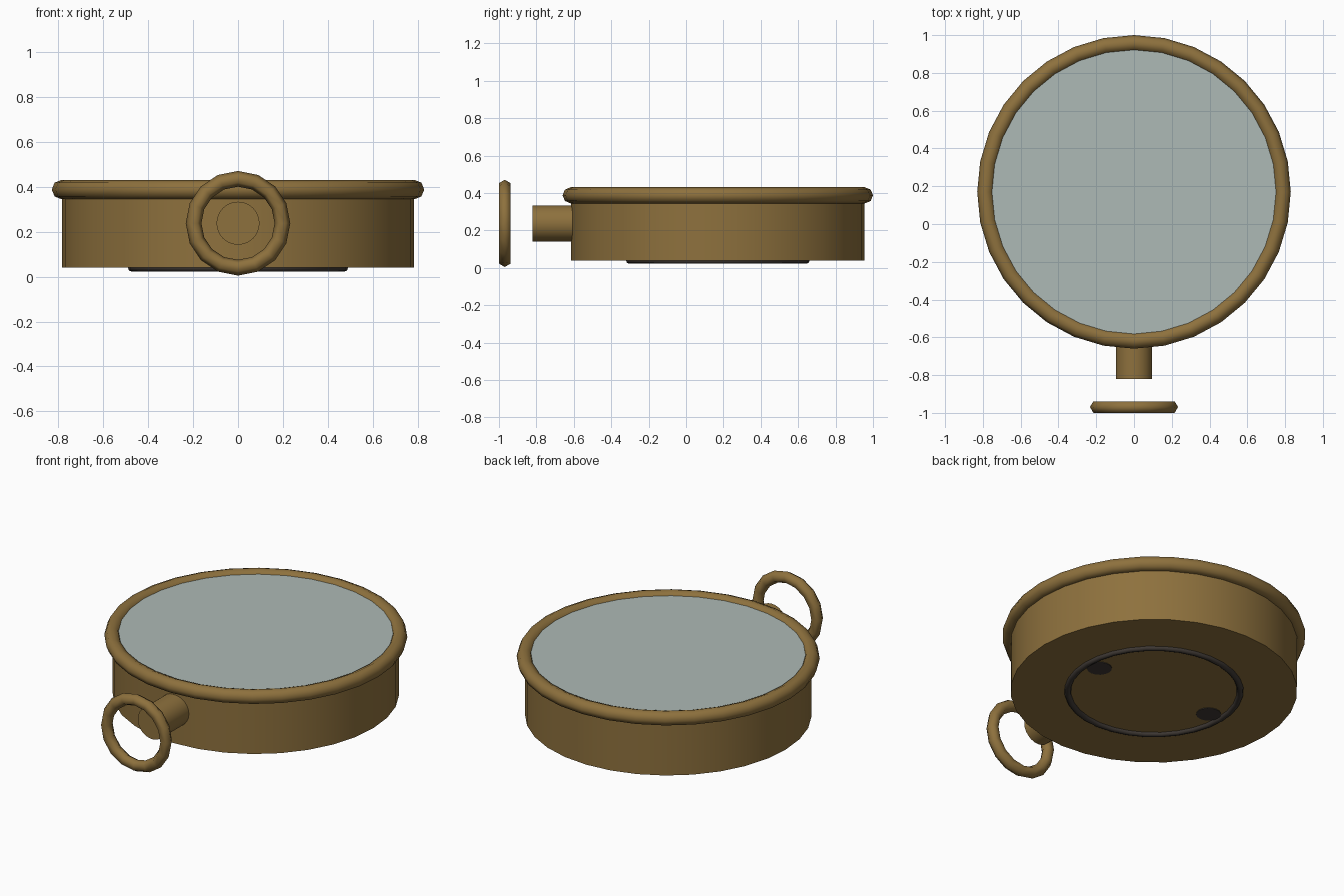
import bpy
import math

cube = bpy.data.objects.get("Cube")
if cube:
    bpy.data.objects.remove(cube, do_unlink=True)

CASE_Y = 0.17      # centre of the round case
STEM_Z = 0.238     # height of the stem and hanging ring


def material(name, rgb):
    mat = bpy.data.materials.new(name)
    mat.use_nodes = True
    mat.diffuse_color = (*rgb, 1)
    mat.node_tree.nodes["Principled BSDF"].inputs["Base Color"].default_value = (*rgb, 1)
    return mat


brass = material("aged brass", (0.27, 0.165, 0.047))
glass = material("pale glass", (0.42, 0.49, 0.465))
black = material("dark rubber", (0.05, 0.041, 0.035))


def finish(name, mat, angle):
    obj = bpy.context.object
    obj.name = obj.data.name = name
    obj.data.materials.append(mat)
    bpy.ops.object.shade_smooth_by_angle(angle=math.radians(angle))
    return obj


def cylinder(name, mat, radius, depth, centre, sides=32, tilt=0):
    bpy.ops.mesh.primitive_cylinder_add(
        vertices=sides, radius=radius, depth=depth, location=centre, rotation=(tilt, 0, 0))
    return finish(name, mat, 40)


def torus(name, mat, major, minor, centre, sides, tube_sides, tilt=0):
    bpy.ops.mesh.primitive_torus_add(
        major_radius=major, minor_radius=minor, major_segments=sides,
        minor_segments=tube_sides, location=centre, rotation=(tilt, 0, 0))
    return finish(name, mat, 80)


upright = math.pi / 2

# Round case with its rolled rim and glass face
cylinder("case_body", brass, 0.785, 0.35, (0, CASE_Y, 0.215))
torus("case_rim", brass, 0.787, 0.043, (0, CASE_Y, 0.388), 32, 8)
cylinder("glass_face", glass, 0.752, 0.04, (0, CASE_Y, 0.39))

# Stem and hanging ring at the front
cylinder("stem", brass, 0.096, 0.24, (0, -0.70, STEM_Z), 24, upright)
torus("hanging_ring", brass, 0.198, 0.035, (0, -0.969, STEM_Z), 16, 6, upright)

# Underside: rubber ring and two round spots
torus("base_ring", black, 0.473, 0.018, (0, CASE_Y, 0.04), 32, 8)
for side, label in ((1, "left"), (-1, "right")):
    cylinder("base_spot_" + label, black, 0.068, 0.008, (side * 0.39, CASE_Y, 0.04), 16)
